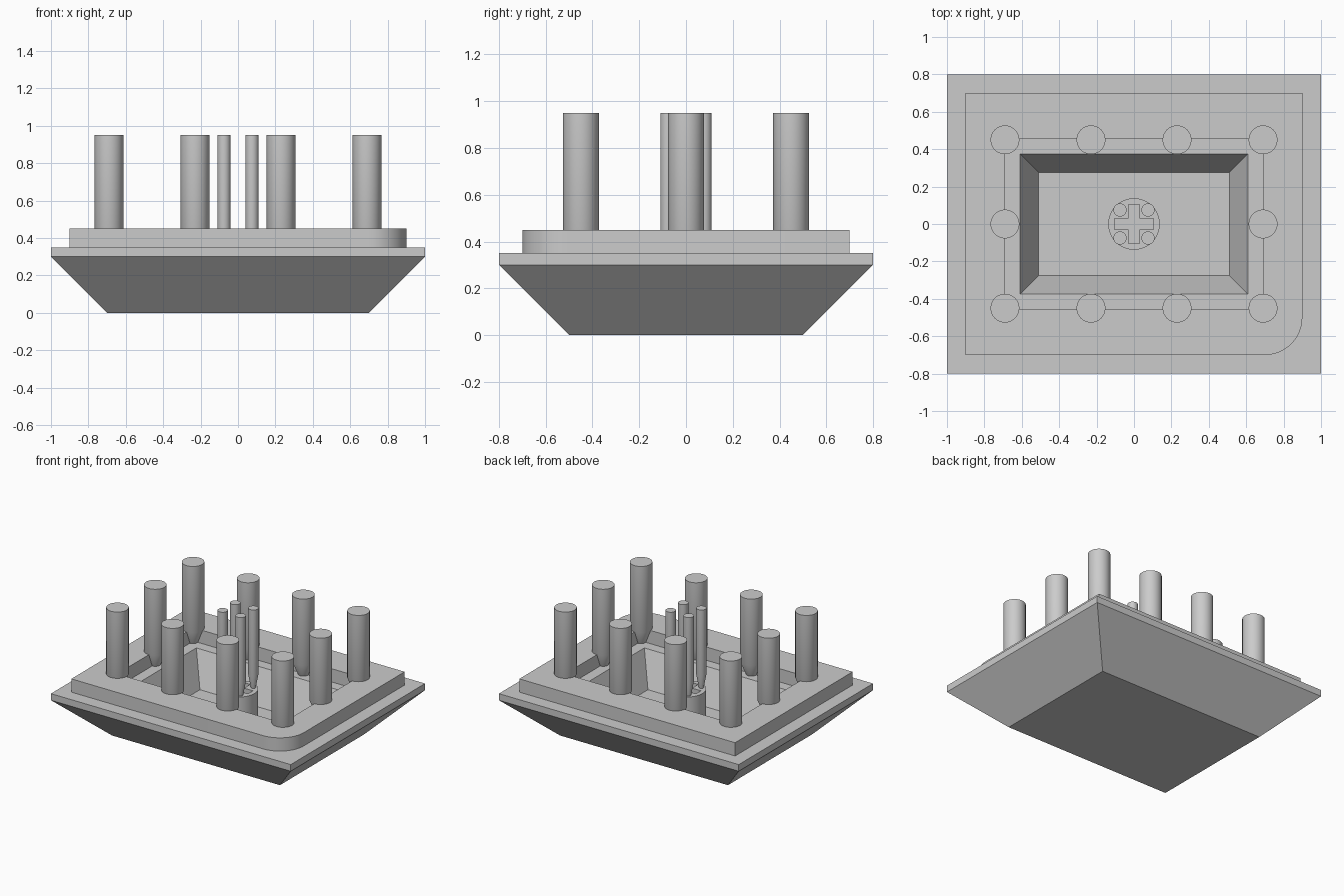
import bpy, bmesh
from math import sin, cos, pi, radians

if "Cube" in bpy.data.objects:
    bpy.data.objects.remove(bpy.data.objects["Cube"])

GREY = (0.6, 0.6, 0.6, 1)
mat = bpy.data.materials.new("plain_grey")
mat.use_nodes = True
mat.diffuse_color = GREY
mat.node_tree.nodes["Principled BSDF"].inputs["Base Color"].default_value = GREY

FLOOR, LEDGE, DECK, TOP = 0.1, 0.35, 0.45, 0.95


def add_object(name, mesh):
    obj = bpy.data.objects.new(name, mesh)
    bpy.context.collection.objects.link(obj)
    mesh.materials.clear()
    mesh.materials.append(mat)
    bpy.ops.object.select_all(action="DESELECT")
    obj.select_set(True)
    bpy.context.view_layer.objects.active = obj
    bpy.ops.object.shade_smooth_by_angle(angle=radians(35))
    return obj


def rect(x, y):
    return [(-x, -y), (x, -y), (x, y), (-x, y)]


def circle(r, n=48):
    return [(r * cos(2 * pi * i / n), r * sin(2 * pi * i / n)) for i in range(n)]


def loft(name, rings, at=(0, 0)):
    """Skin a stack of (outline, z) rings and cap both ends."""
    bm = bmesh.new()
    loops = [[bm.verts.new((x + at[0], y + at[1], z)) for x, y in pts] for pts, z in rings]
    for a, b in zip(loops, loops[1:]):
        for i in range(len(a)):
            j = (i + 1) % len(a)
            bm.faces.new((a[i], a[j], b[j], b[i]))
    bm.faces.new(loops[0][::-1])
    bm.faces.new(loops[-1])
    bmesh.ops.recalc_face_normals(bm, faces=bm.faces)
    mesh = bpy.data.meshes.new(name)
    bm.to_mesh(mesh)
    bm.free()
    return add_object(name, mesh)


def holed_plate(name, outer, hole, z0, z1):
    """Extrude an outline that has a hole through it."""
    curve = bpy.data.curves.new(name, "CURVE")
    curve.dimensions = "2D"
    curve.fill_mode = "BOTH"
    curve.extrude = (z1 - z0) / 2
    for pts in (outer, hole):
        spline = curve.splines.new("POLY")
        spline.points.add(len(pts) - 1)
        for p, (x, y) in zip(spline.points, pts):
            p.co = (x, y, 0, 1)
        spline.use_cyclic_u = True
    temp = bpy.data.objects.new("outline", curve)
    bpy.context.collection.objects.link(temp)
    graph = bpy.context.evaluated_depsgraph_get()
    mesh = bpy.data.meshes.new_from_object(temp.evaluated_get(graph))
    bpy.data.objects.remove(temp)
    bm = bmesh.new()
    bm.from_mesh(mesh)
    bmesh.ops.remove_doubles(bm, verts=bm.verts, dist=1e-5)
    bmesh.ops.translate(bm, verts=bm.verts, vec=(0, 0, (z0 + z1) / 2))
    bmesh.ops.recalc_face_normals(bm, faces=bm.faces)
    bm.to_mesh(mesh)
    bm.free()
    mesh.name = name
    return add_object(name, mesh)


def pin(name, x, y, r, tip):
    """Round post with a tapered foot standing on the ledge level."""
    loft(name, [(circle(r * tip), LEDGE), (circle(r), DECK), (circle(r), TOP)], (x, y))


# Flared tray with a sloping pocket
loft("tray", [(rect(0.7, 0.5), 0), (rect(1, 0.8), 0.3), (rect(1, 0.8), LEDGE),
              (rect(0.61, 0.375), LEDGE), (rect(0.51, 0.275), FLOOR)])

# Raised frame with one rounded corner as the orientation key
R = 0.2
arc = [(0.9 - R + R * sin(a), -0.7 + R - R * cos(a))
       for a in [pi / 2 * i / 16 for i in range(17)]]
frame = [(-0.9, -0.7)] + arc + [(0.9, 0.7), (-0.9, 0.7)]
holed_plate("frame", frame, rect(0.69, 0.455), LEDGE, DECK)

# Central boss with a cross-shaped socket
L, W = 0.104, 0.03
quarter = [(L, -W), (L, W), (W, W)]
cross = []
for k in range(4):
    c, s = round(cos(k * pi / 2)), round(sin(k * pi / 2))
    cross += [(x * c - y * s, x * s + y * c) for x, y in quarter]
holed_plate("socket_boss", circle(0.138), cross, FLOOR, LEDGE)

# Ring of tall posts around the pocket
for i in range(4):
    for side, y in (("front", -0.45), ("back", 0.45)):
        pin(f"{side}_post_{i + 1}", -0.69 + 0.46 * i, y, 0.077, 0.48)
for side, x in (("right", -0.69), ("left", 0.69)):
    pin(f"{side}_middle_post", x, 0, 0.077, 0.48)

# Four thin posts on the boss
for x in (-0.075, 0.075):
    for y in (-0.075, 0.075):
        pin("thin_post", x, y, 0.035, 0.48)
